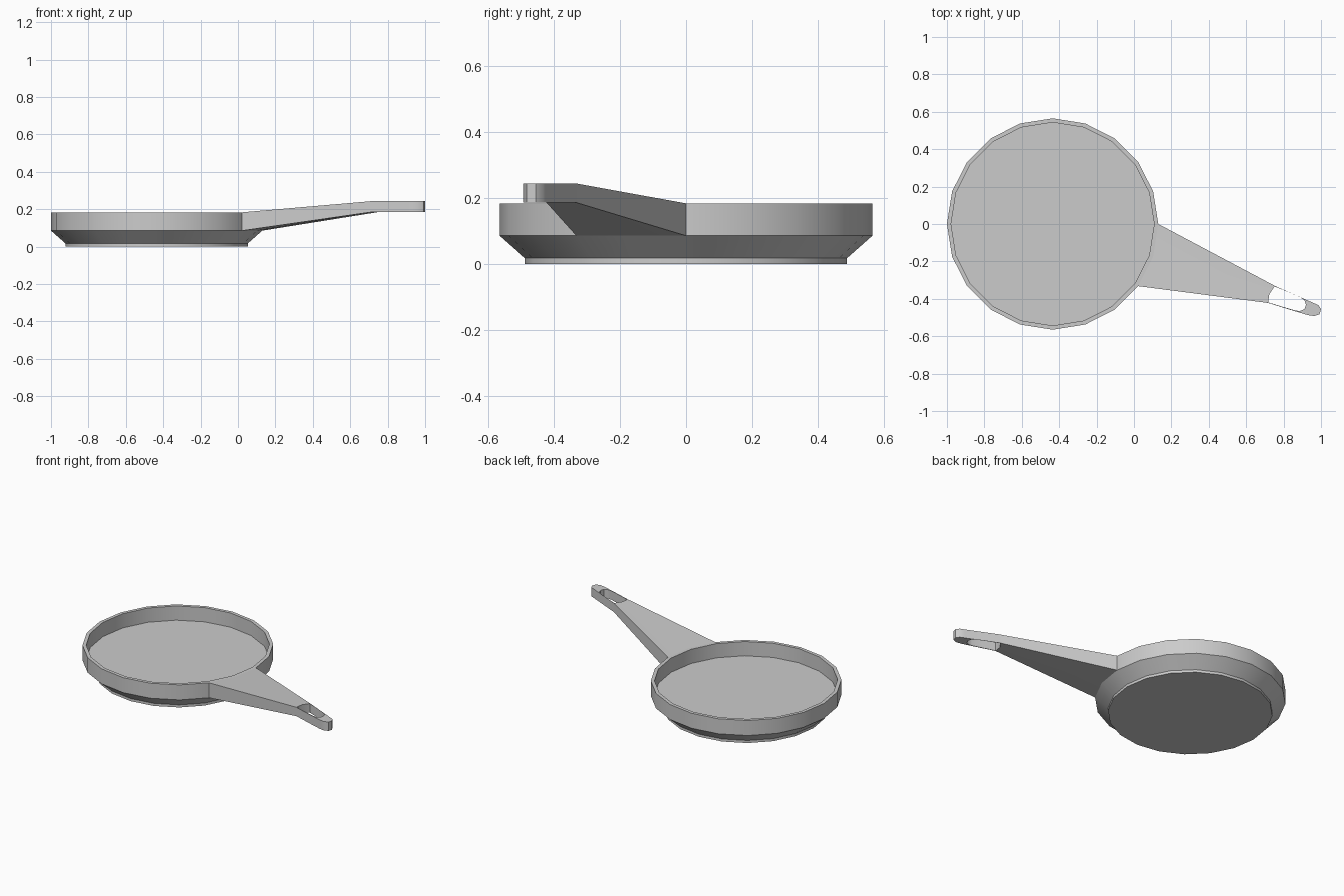
import bpy, bmesh
from math import cos, sin, pi

if "Cube" in bpy.data.objects:
    bpy.data.objects.remove(bpy.data.objects["Cube"])

CX, SIDES, R = -0.435, 20, 0.565


def finish(name, bm):
    bmesh.ops.recalc_face_normals(bm, faces=bm.faces)
    mesh = bpy.data.meshes.new(name)
    bm.to_mesh(mesh)
    bm.free()
    ob = bpy.data.objects.new(name, mesh)
    bpy.context.collection.objects.link(ob)
    bpy.ops.object.select_all(action='DESELECT')
    ob.select_set(True)
    bpy.context.view_layer.objects.active = ob
    bpy.ops.object.shade_smooth_by_angle(angle=0.6)
    return ob


def rim(i, r=R):
    a = 2 * pi * i / SIDES
    return CX + r * cos(a), r * sin(a)


def lathe(name, profile):
    bm = bmesh.new()
    rings = [[bm.verts.new((*rim(i, r), z)) for i in range(SIDES)] for r, z in profile]
    for a, b in zip(rings, rings[1:]):
        for i in range(SIDES):
            j = (i + 1) % SIDES
            bm.faces.new((a[i], a[j], b[j], b[i]))
    bm.faces.new(rings[0])
    bm.faces.new(rings[-1])
    return finish(name, bm)


def strip_solid(name, rail_a, za, rail_b, zb):
    """Solid between two plan-view rails, each with its own (low, high) z."""
    bm = bmesh.new()
    rows = []
    for (ax, ay), (bx, by) in zip(rail_a, rail_b):
        rows.append([bm.verts.new(p) for p in (
            (ax, ay, za[0]), (bx, by, zb[0]), (bx, by, zb[1]), (ax, ay, za[1]))])
    for p, q in zip(rows, rows[1:]):
        for k in range(4):
            m = (k + 1) % 4
            bm.faces.new((p[k], p[m], q[m], q[k]))
    bm.faces.new(rows[0])
    bm.faces.new(rows[-1])
    return finish(name, bm)


# Pan: base foot, flared underside, straight wall, rim and floor
lathe("pan", [(0.488, 0), (0.488, 0.017), (R, 0.085), (R, 0.183),
              (0.543, 0.183), (0.543, 0.09)])

# Handle: follows two rim sides and tapers up to the hanging loop
end = [(0.754, -0.331), (0.724, -0.374), (0.717, -0.422)]
strip_solid("handle", [rim(0), rim(-1), rim(-2)], (0.085, 0.183),
            end, (0.185, 0.243))

# Hanging loop: rounded outer edge around a slot
outer = [end[0], (0.86, -0.378), (0.957, -0.421), (0.985, -0.433), (1.0, -0.455),
         (0.992, -0.482), (0.965, -0.492), (0.93, -0.487), (0.83, -0.457), end[2]]
inner = [(0.753, -0.334), (0.845, -0.372), (0.888, -0.391), (0.911, -0.407), (0.92, -0.432),
         (0.911, -0.456), (0.888, -0.465), (0.865, -0.463), (0.80, -0.444), (0.718, -0.419)]
strip_solid("hanging_loop", outer, (0.185, 0.243), inner, (0.185, 0.243))
